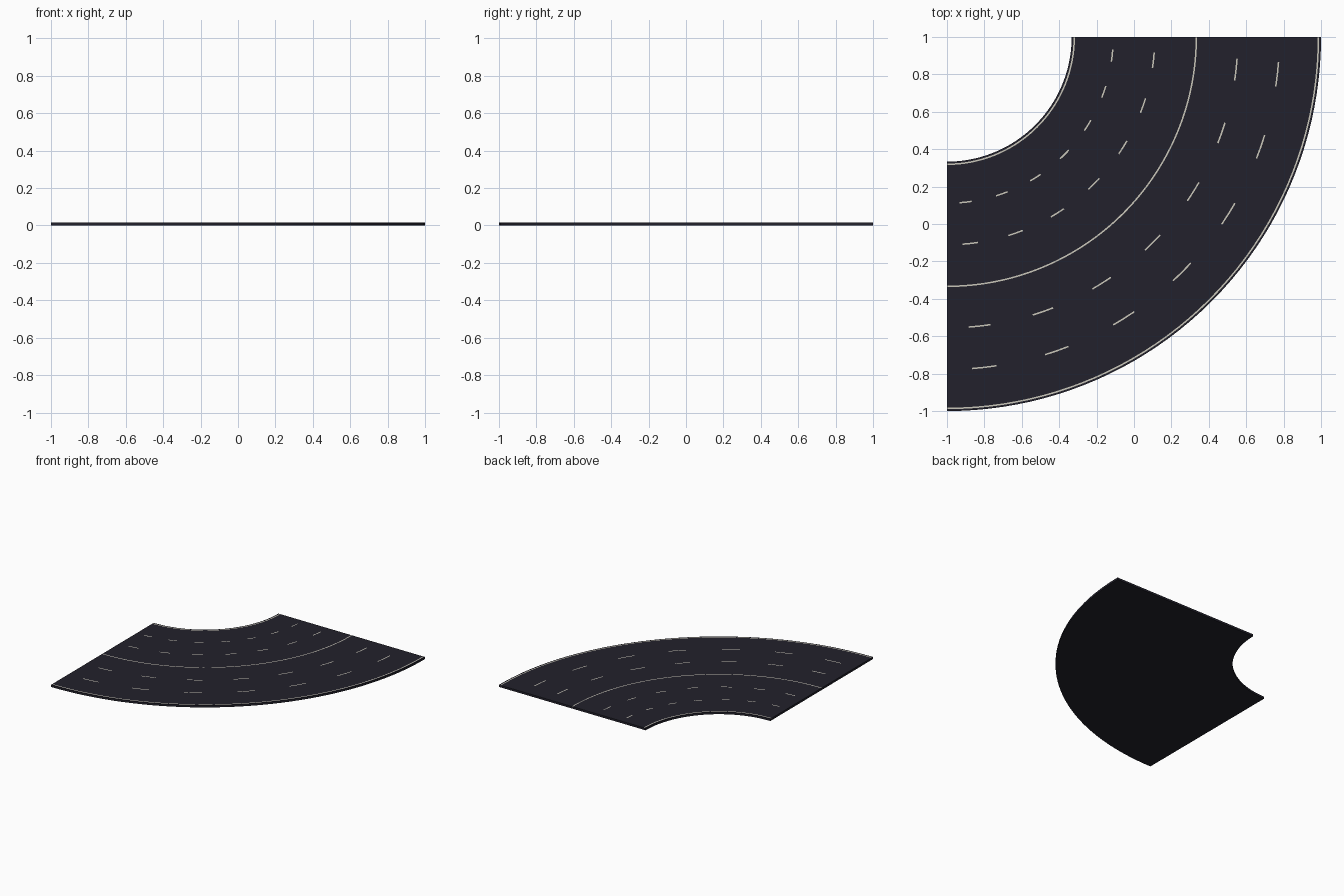
import bpy, bmesh, math

if "Cube" in bpy.data.objects:
    bpy.data.objects.remove(bpy.data.objects["Cube"])

INNER, OUTER, TOP = 2 / 3, 2.0, 0.017
SEGMENTS = 42          # six segments per dash cycle, seven cycles
LINE = 0.008           # painted line width
EDGE = 0.010           # bare strip outside each edge line


def material(name, rgb):
    m = bpy.data.materials.new(name)
    m.diffuse_color = (*rgb, 1)
    m.use_nodes = True
    m.node_tree.nodes["Principled BSDF"].inputs["Base Color"].default_value = m.diffuse_color
    return m


asphalt = material("dark asphalt", (0.0165, 0.0155, 0.0250))
paint = material("off white paint", (0.60, 0.58, 0.50))

# painted bands across the road: (inner radius, outer radius, dashed)
lane = (OUTER - INNER) / 6
bands = [(INNER + EDGE, INNER + EDGE + LINE, False)]
for i in range(1, 6):
    r = INNER + lane * i
    bands.append((r - LINE / 2, r + LINE / 2, i != 3))
bands.append((OUTER - EDGE - LINE, OUTER - EDGE, False))

# closed cross-section: top cut at every band edge, then the underside
section = [(INNER, TOP)]
for a, b, _ in bands:
    section += [(a, TOP), (b, TOP)]
section += [(OUTER, TOP), (OUTER, 0), (INNER, 0)]
count = len(section)

# sweep the section through a quarter turn about the corner (-1, 1)
bm = bmesh.new()
rings = []
for s in range(SEGMENTS + 1):
    t = math.radians(90) * s / SEGMENTS
    rings.append([bm.verts.new((-1 + r * math.cos(t), 1 - r * math.sin(t), z))
                  for r, z in section])

for s in range(SEGMENTS):
    for j in range(count):
        k = (j + 1) % count
        f = bm.faces.new((rings[s][j], rings[s][k], rings[s + 1][k], rings[s + 1][j]))
        f.smooth = True
        # odd top strips are paint; dashed ones only in the middle third of a cycle
        if j % 2 == 1 and j < 2 * len(bands):
            dashed = bands[j // 2][2]
            if not dashed or s % 6 in (2, 3):
                f.material_index = 1

# flat ends of the road
bm.faces.new(rings[0])
bm.faces.new(rings[-1])
bmesh.ops.recalc_face_normals(bm, faces=bm.faces)

mesh = bpy.data.meshes.new("curved_road")
bm.to_mesh(mesh)
bm.free()
mesh.materials.append(asphalt)
mesh.materials.append(paint)
road = bpy.data.objects.new("curved_road", mesh)
bpy.context.collection.objects.link(road)

# smooth curved sides, crisp edges
bpy.context.view_layer.objects.active = road
road.select_set(True)
bpy.ops.object.shade_smooth_by_angle(angle=math.radians(30))
